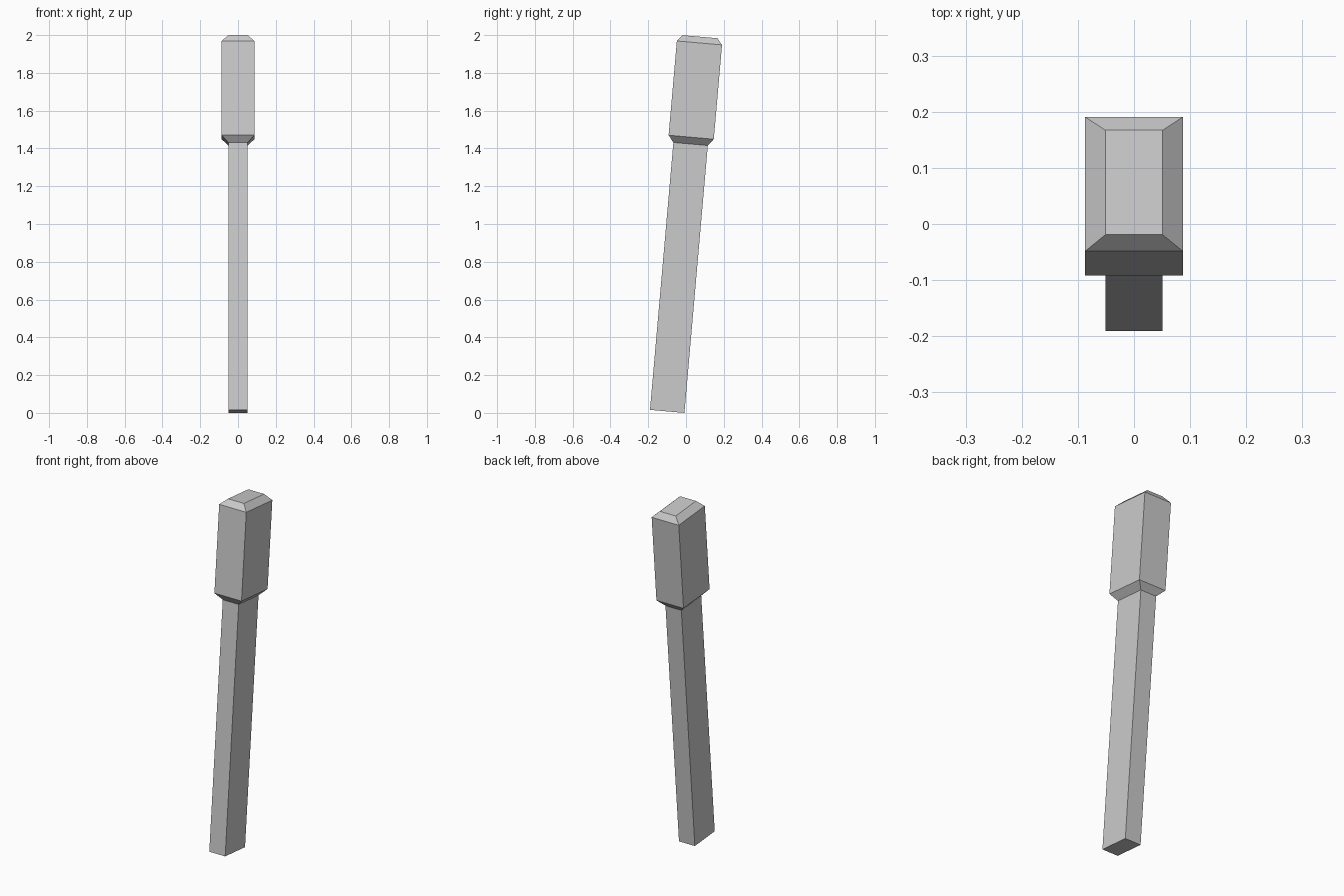
import bpy, bmesh, math
from mathutils import Matrix

if "Cube" in bpy.data.objects:
    bpy.data.objects.remove(bpy.data.objects["Cube"])

# Rectangular cross-sections along the axis: half x, half y, height
SECTIONS = [
    (0.051, 0.0915, 0.0),    # foot of the shaft
    (0.051, 0.0915, 1.421),  # neck
    (0.087, 0.120, 1.457),   # lower edge of the head
    (0.087, 0.120, 1.958),   # upper edge of the head
    (0.051, 0.0935, 1.991),  # flat crown
]

# Loft the sections into one closed solid
bm = bmesh.new()
rings = [[bm.verts.new((sx * hx, sy * hy, z))
          for sx, sy in ((-1, -1), (1, -1), (1, 1), (-1, 1))]
         for hx, hy, z in SECTIONS]
for low, high in zip(rings, rings[1:]):
    for i in range(4):
        j = (i + 1) % 4
        bm.faces.new((low[i], low[j], high[j], high[i]))
bm.faces.new(rings[0][::-1])
bm.faces.new(rings[-1])

# Lean the post backwards, then centre it in y and stand it on the ground
bm.transform(Matrix.Rotation(math.radians(-5), 4, 'X'))
ys = [v.co.y for v in bm.verts]
base = min(v.co.z for v in bm.verts)
bm.transform(Matrix.Translation((0, -(min(ys) + max(ys)) / 2, -base)))
bmesh.ops.recalc_face_normals(bm, faces=bm.faces)

mesh = bpy.data.meshes.new("leaning_post")
bm.to_mesh(mesh)
bm.free()
bpy.context.collection.objects.link(bpy.data.objects.new("leaning_post", mesh))
